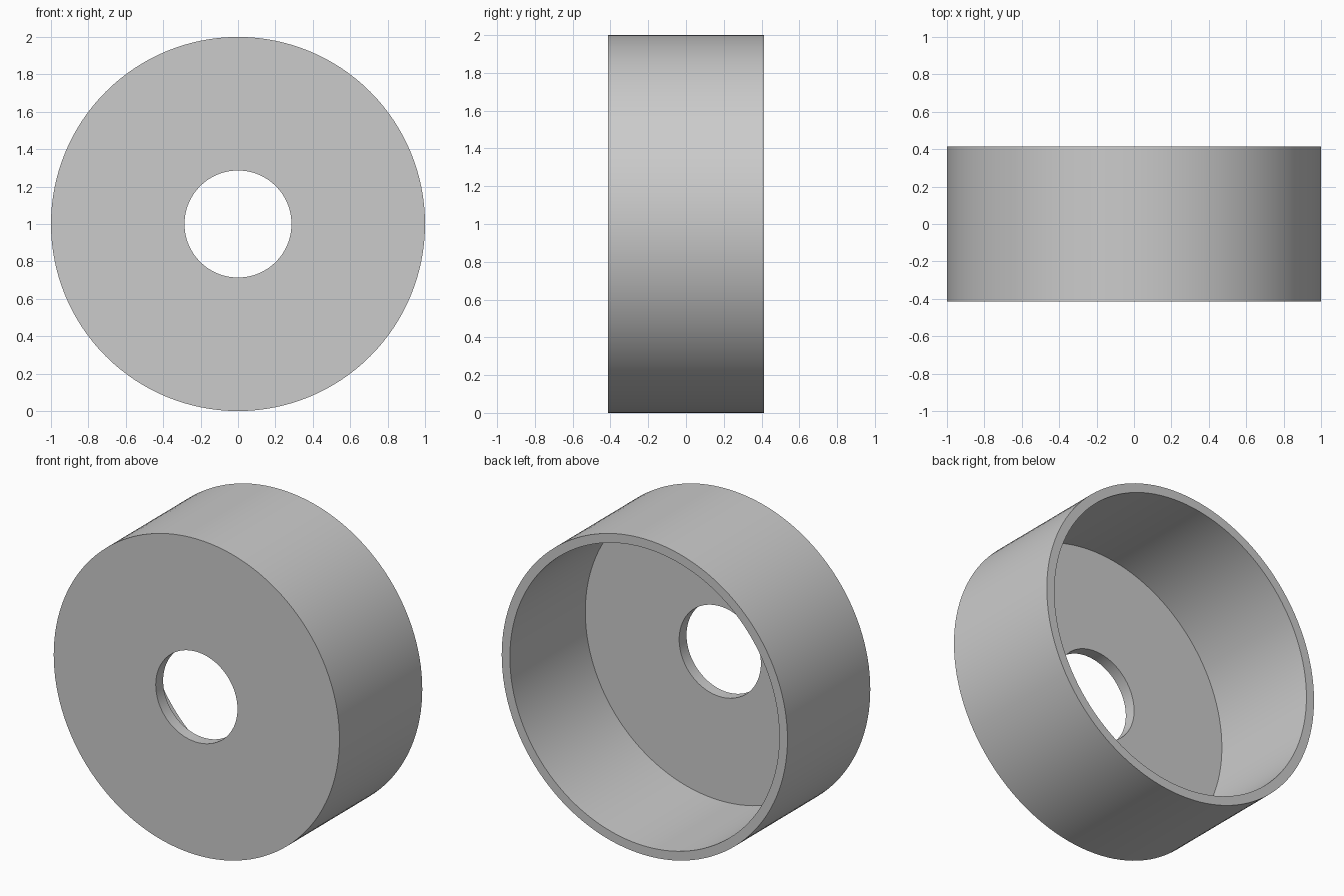
import bpy
import bmesh
import math
from mathutils import Matrix, Vector

cube = bpy.data.objects.get("Cube")
if cube:
    bpy.data.objects.remove(cube, do_unlink=True)

OUTER, HOLE, HALF_DEPTH = 1.0, 0.286, 0.414
WALL, FLOOR = 0.057, 0.074
SEGMENTS = 128

# Plain grey material
grey = bpy.data.materials.new("light_grey")
grey.use_nodes = True
colour = (0.6, 0.6, 0.6, 1.0)
grey.diffuse_color = colour
grey.node_tree.nodes["Principled BSDF"].inputs["Base Color"].default_value = colour

# Cup section (radius, depth), revolved about the y axis
front, back = -HALF_DEPTH, HALF_DEPTH
section = [
    (HOLE, front), (OUTER, front), (OUTER, back),
    (OUTER - WALL, back), (OUTER - WALL, front + FLOOR), (HOLE, front + FLOOR),
]

bm = bmesh.new()
verts = [bm.verts.new((r, y, 0)) for r, y in section]
edges = [bm.edges.new((v, verts[i - 1])) for i, v in enumerate(verts)]
bmesh.ops.spin(bm, geom=verts + edges, cent=(0, 0, 0), axis=(0, 1, 0),
               angle=math.tau, steps=SEGMENTS, use_merge=True)
bmesh.ops.remove_doubles(bm, verts=bm.verts[:], dist=0.0001)
bmesh.ops.recalc_face_normals(bm, faces=bm.faces[:])
bmesh.ops.transform(bm, matrix=Matrix.Translation(Vector((0, 0, OUTER))), verts=bm.verts[:])

mesh = bpy.data.meshes.new("round_cup")
bm.to_mesh(mesh)
bm.free()
mesh.materials.append(grey)

# Open-backed round cup with a central hole
cup = bpy.data.objects.new("round_cup", mesh)
bpy.context.collection.objects.link(cup)
bpy.ops.object.select_all(action="DESELECT")
cup.select_set(True)
bpy.context.view_layer.objects.active = cup
bpy.ops.object.shade_smooth_by_angle(angle=math.radians(30))
